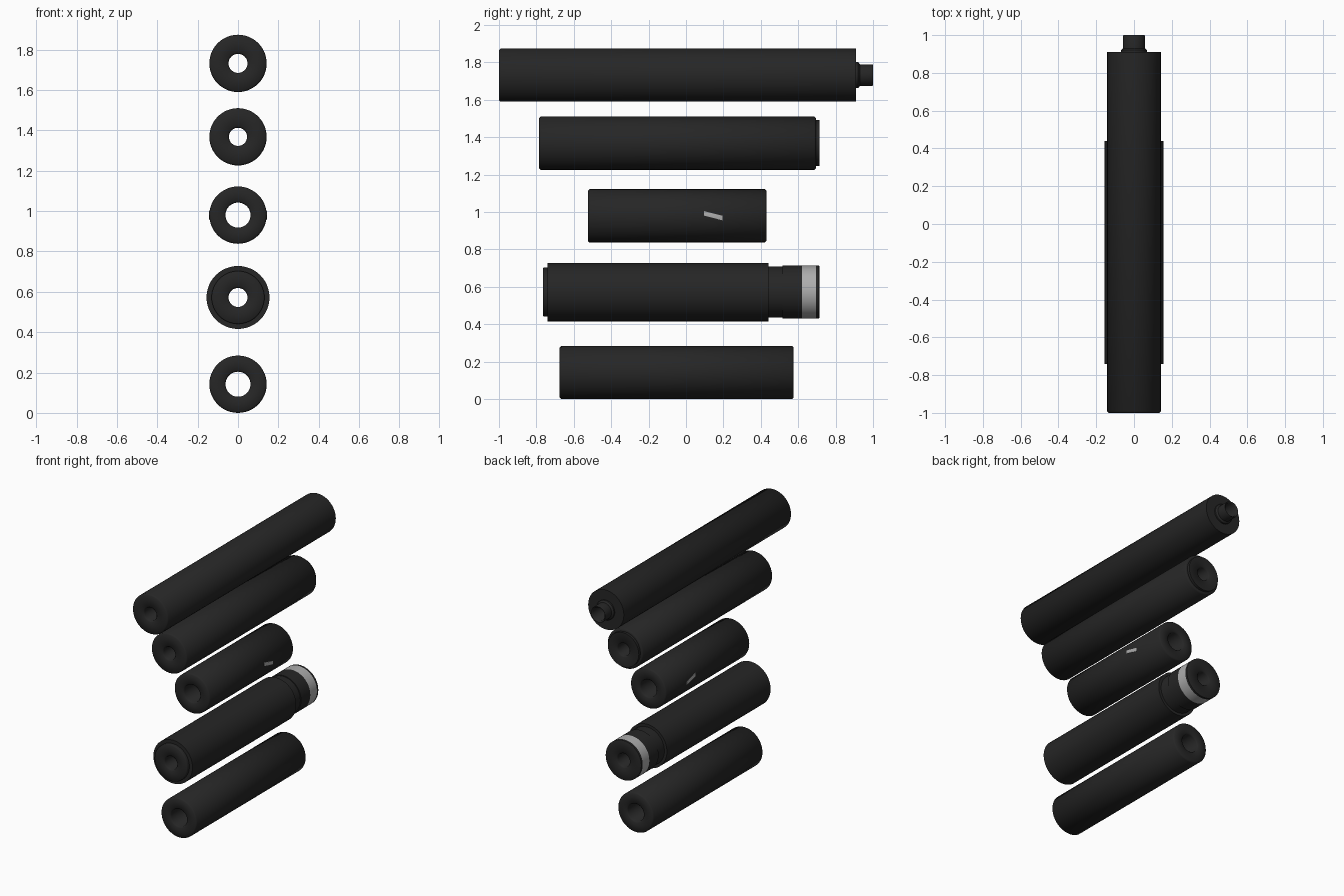
import bpy, bmesh, math

if "Cube" in bpy.data.objects:
    bpy.data.objects.remove(bpy.data.objects["Cube"])

SEG = 48
C = 0.008  # edge chamfer


def material(name, v):
    m = bpy.data.materials.new(name)
    m.diffuse_color = (v, v, v, 1)
    m.use_nodes = True
    m.node_tree.nodes["Principled BSDF"].inputs["Base Color"].default_value = m.diffuse_color
    return m


BLACK = material("matte black", 0.019)
GREY = material("light grey", 0.42)


def finish(name, bm, mats):
    bmesh.ops.recalc_face_normals(bm, faces=bm.faces)
    me = bpy.data.meshes.new(name)
    bm.to_mesh(me)
    bm.free()
    ob = bpy.data.objects.new(name, me)
    bpy.context.collection.objects.link(ob)
    for m in mats:
        me.materials.append(m)
    bpy.ops.object.select_all(action='DESELECT')
    ob.select_set(True)
    bpy.context.view_layer.objects.active = ob
    bpy.ops.object.shade_smooth_by_angle(angle=math.radians(50))
    return ob


def tube(name, z, bore, outer, band=None):
    """Lathe an outer (y, r) profile plus a straight bore around the y axis."""
    y0, y1 = outer[0][0], outer[-1][0]
    prof = outer + [(y1, bore + C), (y1 - C, bore), (y0 + C, bore), (y0, bore + C)]
    bm = bmesh.new()
    rings = []
    for y, r in prof:
        rings.append([bm.verts.new((r * math.cos(a), y, z + r * math.sin(a)))
                      for a in (2 * math.pi * i / SEG for i in range(SEG))])
    for k in range(len(rings)):
        a, b = rings[k], rings[(k + 1) % len(rings)]
        mid = (prof[k][0] + prof[(k + 1) % len(prof)][0]) / 2
        is_band = band and k < len(outer) - 1 and band[0] < mid < band[1]
        for i in range(SEG):
            j = (i + 1) % SEG
            f = bm.faces.new((a[i], a[j], b[j], b[i]))
            f.material_index = 1 if is_band else 0
    return finish(name, bm, [BLACK, GREY] if band else [BLACK])


def plain(y0, y1, r):
    return [(y0, r - C), (y0 + C, r), (y1 - C, r), (y1, r - C)]


R = 0.142
# Longest tube with threaded-style neck at the back
tube("long_tube", 1.732, 0.047,
     [(-1, R - C), (-1 + C, R), (0.91, R), (0.91, 0.07), (0.92, 0.07),
      (0.93, 0.058), (0.995, 0.058), (1, 0.056)])

# Second tube with a short rear lip
tube("lipped_tube", 1.368, 0.045,
     plain(-0.785, 0.695, R) + [(0.695, 0.123), (0.713, 0.123)])

# Short tube
Z3 = 0.98
tube("short_tube", Z3, 0.062, plain(-0.525, 0.43, R))

# Wide tube with front lip, neck and banded rear collar
W = 0.156
tube("wide_tube", 0.572, 0.047,
     [(-0.765, 0.127), (-0.761, 0.131), (-0.74, 0.131), (-0.74, W), (0.44, W),
      (0.44, 0.136), (0.515, 0.136), (0.515, R), (0.62, R), (0.695, R),
      (0.711, R), (0.713, R - 0.003)], band=(0.62, 0.695))

# Bottom tube
tube("bottom_tube", R, 0.062, plain(-0.675, 0.575, R))

# Slanted marks on both sides of the short tube
for side, label in ((1, "right"), (-1, "left")):
    bm = bmesh.new()
    grid = []
    for i in range(7):
        t = i / 6
        row = []
        for j in range(4):
            dz = 0.001 + 0.024 * j / 3 - 0.025 * t
            a = math.asin(dz / R)
            row.append(bm.verts.new((side * (R + 0.002) * math.cos(a), 0.095 + 0.1 * t,
                                     Z3 + (R + 0.002) * math.sin(a))))
        grid.append(row)
    for i in range(6):
        for j in range(3):
            q = [grid[i][j], grid[i + 1][j], grid[i + 1][j + 1], grid[i][j + 1]]
            bm.faces.new(q)
    # give the mark a thin body down into the tube wall
    bmesh.ops.recalc_face_normals(bm, faces=bm.faces)
    bm.normal_update()
    if sum(f.normal.x for f in bm.faces) * side < 0:
        bmesh.ops.reverse_faces(bm, faces=bm.faces)
    bmesh.ops.solidify(bm, geom=bm.faces[:], thickness=0.004)
    finish("slanted_mark_" + label, bm, [GREY])
